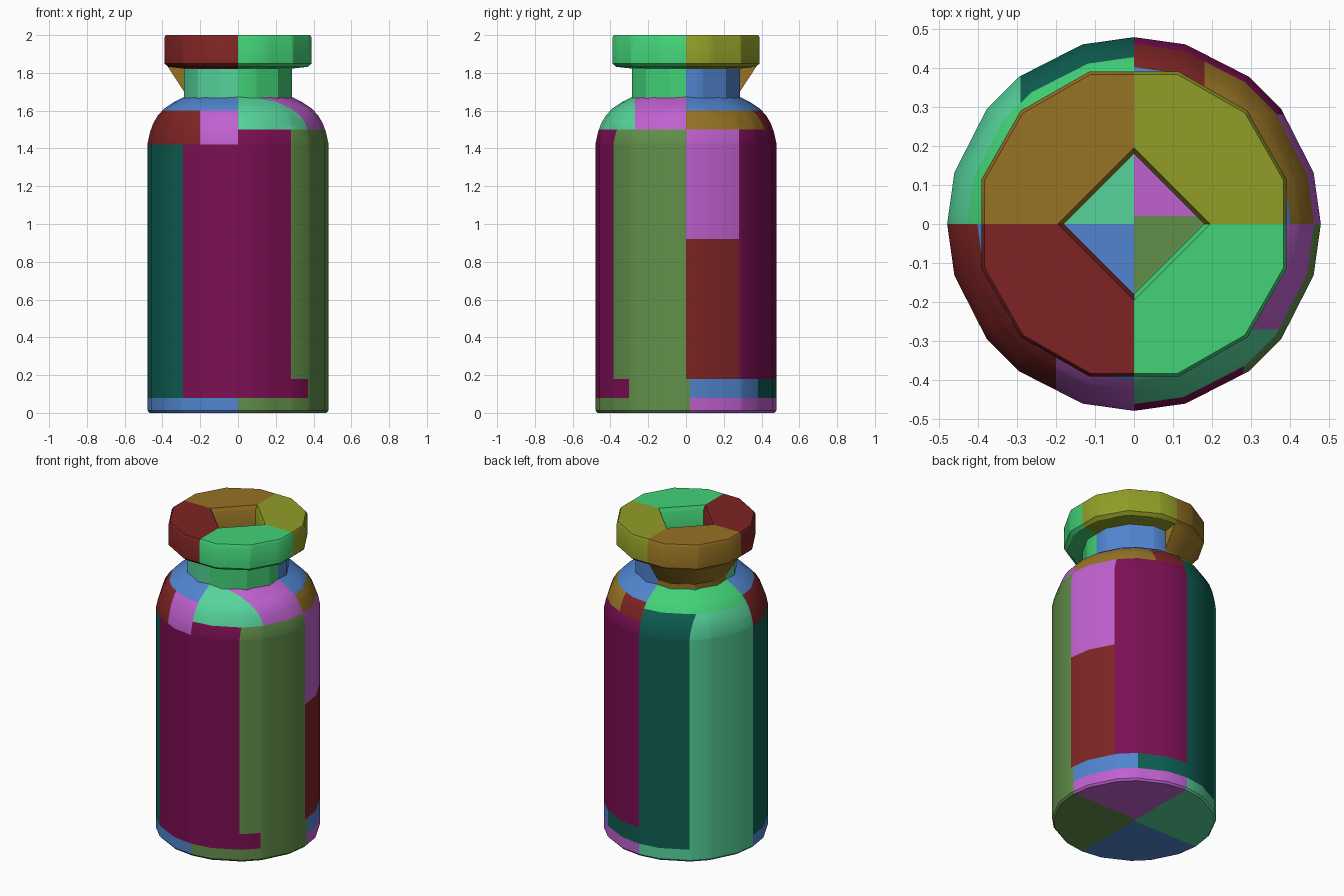
import bpy
import bmesh
from math import cos, sin, radians
from mathutils import Vector

if "Cube" in bpy.data.objects:
    bpy.data.objects.remove(bpy.data.objects["Cube"])

# Materials
PALETTE = {
    "maroon": (124, 15, 83), "dark_teal": (14, 95, 83), "moss": (98, 144, 74),
    "blue": (81, 133, 208), "pink": (192, 97, 208), "red": (127, 36, 36),
    "mint": (86, 211, 155), "green": (66, 210, 119), "olive": (145, 157, 39),
    "gold": (151, 115, 36),
}
NAMES = list(PALETTE)


def linear(c):
    c /= 255
    return c / 12.92 if c < 0.04 else ((c + 0.055) / 1.055) ** 2.4


def make_material(name):
    mat = bpy.data.materials.new(name)
    rgba = [linear(c) for c in PALETTE[name]] + [1]
    mat.use_nodes = True
    mat.node_tree.nodes["Principled BSDF"].inputs["Base Color"].default_value = rgba
    mat.diffuse_color = rgba
    return mat


MATERIALS = [make_material(n) for n in NAMES]

# Planes where the colour patches meet
CUTS = (
    (-0.29, -0.2, 0, 0.18, 0.28, 0.37),
    (-0.27, 0, 0.02, 0.28, 0.38),
    (0.08, 0.18, 0.92, 1.42, 1.5, 1.57, 1.6, 1.67, 1.82),
)


def patch(x, y, z):
    """Colour of the patch at a point, by quadrant and height."""
    front = y < (0.02 if x > 0 and z < 0.18 else 0)
    quarter = (0 if x > 0 else 3) if front else (1 if x > 0 else 2)
    if z > 1.82:
        return ("green", "olive", "gold", "red")[quarter]
    if z > 1.67:
        return ("green", "blue", "gold", "mint")[quarter]
    if z < 0.08:
        return ("moss", "pink", "mint", "blue")[quarter]
    if quarter == 0:
        if z > 1.5:
            return "pink" if y > -0.27 else "mint"
        return "maroon" if x < (0.37 if z < 0.18 else 0.28) else "moss"
    if quarter == 1:
        if z > 1.6:
            return "blue"
        if z > 1.5:
            return "red" if x < 0.18 else "gold"
        if z < 0.18:
            return "blue" if y < 0.38 else "dark_teal"
        if y > 0.28:
            return "maroon"
        return "pink" if z > 0.92 else "red"
    if quarter == 2:
        if z > 1.57:
            return "green"
        return "dark_teal" if x > -0.29 else "mint"
    if z > 1.6:
        return "blue"
    if z > 1.42:
        return "red" if x < -0.2 else "pink"
    return "dark_teal" if x < -0.29 else "maroon"


def finish(name, bm, rule):
    """Cut along the patch borders, colour the faces and make the object."""
    for axis, places in enumerate(CUTS):
        normal = Vector((0, 0, 0))
        normal[axis] = 1
        for p in places:
            bmesh.ops.bisect_plane(bm, geom=bm.verts[:] + bm.edges[:] + bm.faces[:],
                                   dist=0.0001, plane_co=normal * p, plane_no=normal)
    for f in bm.faces:
        f.material_index = NAMES.index(rule(*f.calc_center_median()))
    mesh = bpy.data.meshes.new(name)
    bm.to_mesh(mesh)
    bm.free()
    for mat in MATERIALS:
        mesh.materials.append(mat)
    obj = bpy.data.objects.new(name, mesh)
    bpy.context.collection.objects.link(obj)
    bpy.ops.object.select_all(action="DESELECT")
    obj.select_set(True)
    bpy.context.view_layer.objects.active = obj
    bpy.ops.object.shade_smooth_by_angle(angle=radians(30))


# Outline shapes: distance from the axis in a direction, for size s
def round_outline(a, s):
    return s


def twelve_sided(a, s):
    c, d = sorted((abs(cos(a)), abs(sin(a))))
    return s * min(1 / d, 1.487 / (c + d))


def diamond(a, s):
    return s / (abs(cos(a)) + abs(sin(a)))


def angles(steps):
    return [radians(q + s) for q in (0, 90, 180, 270) for s in steps]


BODY_ANGLES = angles((0, 16, 38, 52, 74))
CAP_ANGLES = angles((0, 16.4, 45, 73.6))


def loft(name, dirs, rings, floor=None):
    """Skin a stack of rings (outline, size, height)."""
    bm = bmesh.new()
    loops = [[bm.verts.new((shape(a, s) * cos(a), shape(a, s) * sin(a), z)) for a in dirs]
             for shape, s, z in rings]
    n = len(dirs)
    for lo, hi in zip(loops, loops[1:]):
        for i in range(n):
            j = (i + 1) % n
            bm.faces.new((lo[i], lo[j], hi[j], hi[i]))
    if floor == "first":
        bm.faces.new(loops[0][::-1])
    elif floor == "last":
        bm.faces.new(loops[-1])
    finish(name, bm, patch)


# Bottle body with rounded shoulder
BODY = ((0.468, 0), (0.478, 0.012), (0.478, 1.43), (0.466, 1.485), (0.448, 1.535),
        (0.424, 1.575), (0.392, 1.61), (0.34, 1.645), (0.28, 1.675))
loft("bottle_body", BODY_ANGLES, [(round_outline, r, z) for r, z in BODY], "first")

# Neck
loft("neck", CAP_ANGLES, [(twelve_sided, 0.285, z) for z in (1.66, 1.825)])

# Cap with a diamond opening
CAP = ((0.28, 1.822), (0.37, 1.832), (0.39, 1.85), (0.39, 1.985), (0.382, 2))
OPENING = ((0.195, 2), (0.188, 1.985), (0.18, 1.975), (0.18, 1.822))
loft("cap", CAP_ANGLES, [(twelve_sided, r, z) for r, z in CAP]
     + [(diamond, r, z) for r, z in OPENING])

# Hollow below the opening, with its floor
loft("inner_well", CAP_ANGLES, [(diamond, 0.18, z) for z in (1.822, 0.05)], "last")

# Sloping bracket under the back quarter of the cap
bm = bmesh.new()
sections = []
for a in CAP_ANGLES[4:9]:
    sections.append([bm.verts.new((twelve_sided(a, s) * cos(a), twelve_sided(a, s) * sin(a), z))
                     for s, z in ((0.275, 1.685), (0.372, 1.833), (0.275, 1.833))])
for one, two in zip(sections, sections[1:]):
    for i in range(3):
        j = (i + 1) % 3
        bm.faces.new((one[i], two[i], two[j], one[j]))
bm.faces.new(sections[0])
bm.faces.new(sections[-1][::-1])
bmesh.ops.recalc_face_normals(bm, faces=bm.faces[:])
finish("cap_bracket", bm, lambda x, y, z: "gold")
